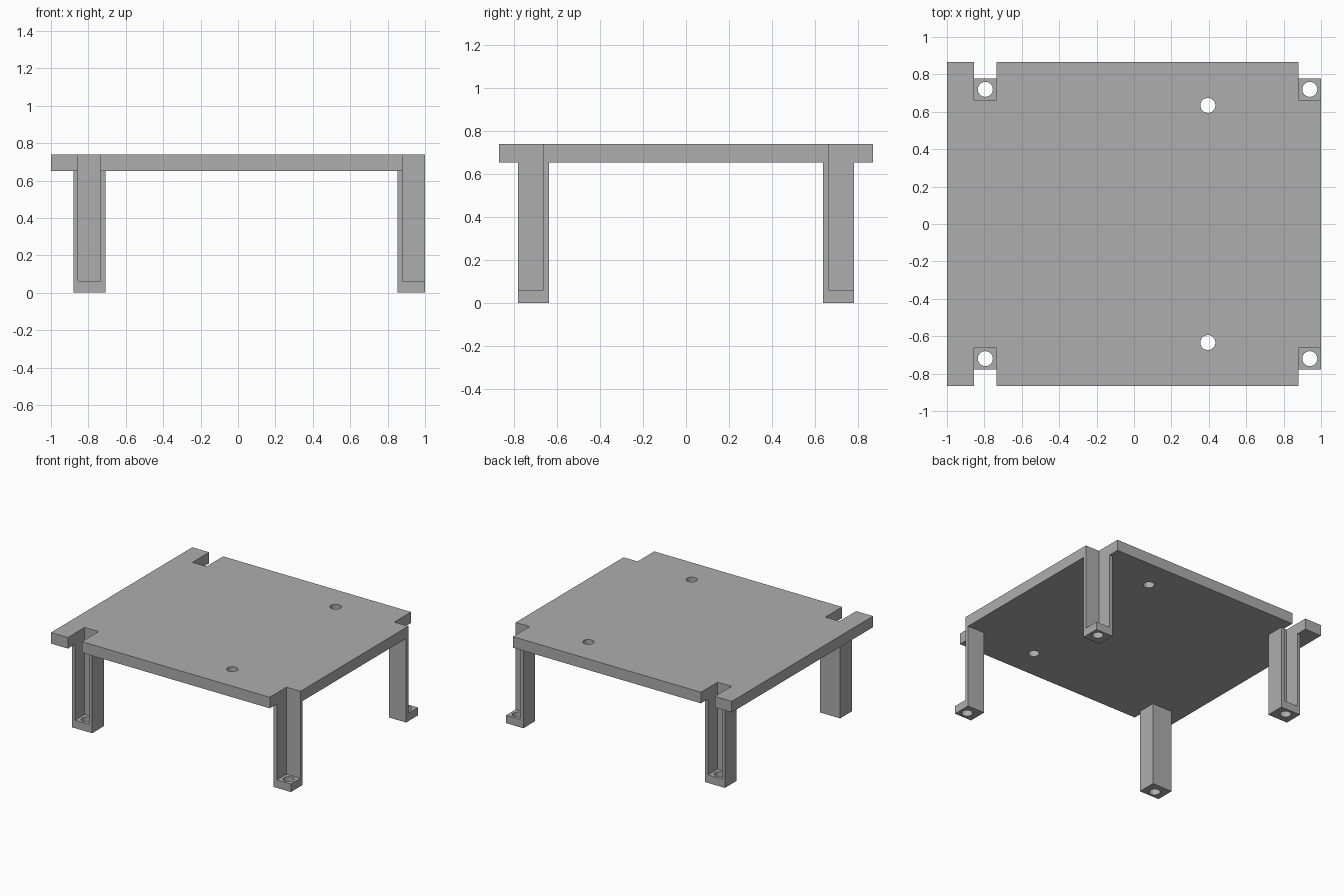
import bpy

if "Cube" in bpy.data.objects:
    bpy.data.objects.remove(bpy.data.objects["Cube"], do_unlink=True)

TOP, UNDER, FOOT = 0.738, 0.652, 0.062
HALF_DEPTH = 0.867
HOLE_R = 0.04

grey = bpy.data.materials.new("plain grey")
grey.use_nodes = True
grey.diffuse_color = (0.42, 0.42, 0.42, 1)
grey.node_tree.nodes["Principled BSDF"].inputs["Base Color"].default_value = grey.diffuse_color


def box(name, x, y, z):
    """Box spanning the given ranges."""
    spans = (x, y, z)
    bpy.ops.mesh.primitive_cube_add(size=1)
    ob = bpy.context.object
    ob.name = name
    for v in ob.data.vertices:
        v.co = [(min(s), max(s))[c > 0] for s, c in zip(spans, v.co)]
    ob.data.materials.append(grey)
    return ob


def cylinder(x, y):
    """Upright cutter through the full height."""
    bpy.ops.mesh.primitive_cylinder_add(vertices=40, radius=HOLE_R, depth=3, location=(x, y, 0))
    ob = bpy.context.object
    ob.name = "hole_cutter"
    ob.data.materials.append(grey)
    return ob


def combine(target, other, operation):
    """Apply a boolean and discard the helper."""
    other.hide_render = True
    mod = target.modifiers.new("join", 'BOOLEAN')
    mod.operation, mod.solver, mod.object = operation, 'EXACT', other
    bpy.context.view_layer.objects.active = target
    bpy.ops.object.modifier_apply(modifier=mod.name)
    bpy.data.objects.remove(other, do_unlink=True)


# Flat deck
stand = box("stand_deck_with_legs", (-1, 1), (-HALF_DEPTH, HALF_DEPTH), (UNDER, TOP))

# Legs: outer x range, slot x range, screw hole x
legs = [((-0.88, -0.708), (-0.855, -0.735), -0.795),
        ((0.852, 1.0), (0.88, 1.2), 0.94)]

for side in (-1, 1):
    for outer, slot, hole_x in legs:
        leg = box("leg", outer, (side * 0.635, side * 0.779), (0, 0.7))
        combine(stand, leg, 'UNION')
        # Open slot running through the deck edge down to the foot
        cutter = box("slot_cutter", slot, (side * 0.662, side * 1.2), (FOOT, 1))
        combine(stand, cutter, 'DIFFERENCE')
        # Screw hole through the foot
        combine(stand, cylinder(hole_x, side * 0.72), 'DIFFERENCE')
    # Mounting hole in the deck
    combine(stand, cylinder(0.395, side * 0.634), 'DIFFERENCE')

bpy.ops.object.select_all(action='DESELECT')
stand.select_set(True)
bpy.context.view_layer.objects.active = stand
bpy.ops.object.shade_smooth_by_angle()
